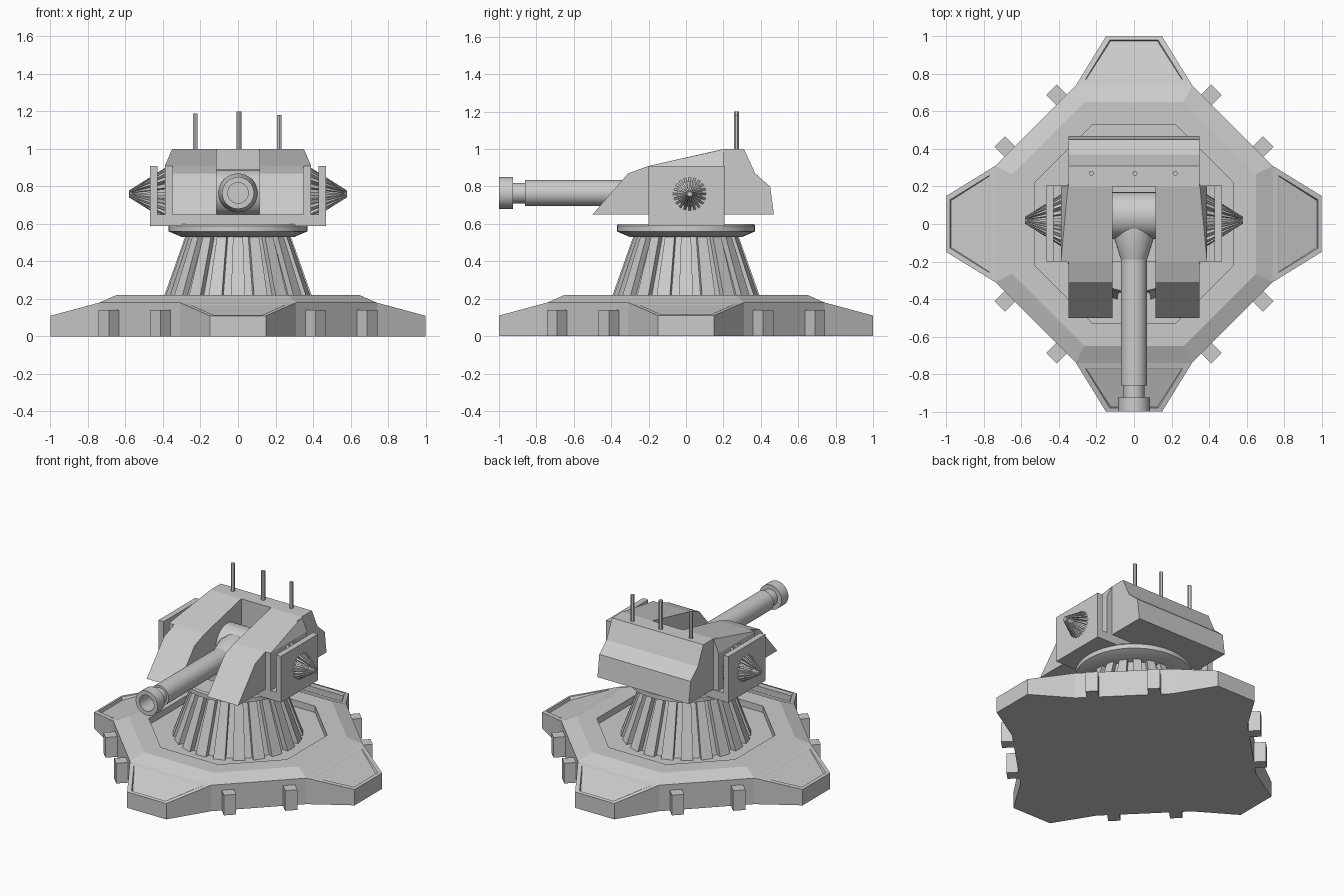
import bpy, bmesh
from math import cos, sin, pi
from mathutils import Matrix, Vector

if "Cube" in bpy.data.objects:
    bpy.data.objects.remove(bpy.data.objects["Cube"])


def finish(name, bm, smooth=False):
    bmesh.ops.recalc_face_normals(bm, faces=bm.faces)
    me = bpy.data.meshes.new(name)
    bm.to_mesh(me)
    bm.free()
    ob = bpy.data.objects.new(name, me)
    bpy.context.collection.objects.link(ob)
    if smooth:
        bpy.ops.object.select_all(action='DESELECT')
        ob.select_set(True)
        bpy.context.view_layer.objects.active = ob
        bpy.ops.object.shade_smooth_by_angle()
    return ob


def loft(name, rings, matrix=Matrix(), smooth=False, caps=True):
    """Skin equal-length rings of points; cap both ends."""
    bm = bmesh.new()
    vs = [[bm.verts.new(matrix @ Vector(p)) for p in r] for r in rings]
    n = len(vs[0])
    for a, b in zip(vs, vs[1:]):
        for i in range(n):
            j = (i + 1) % n
            bm.faces.new((a[i], a[j], b[j], b[i]))
    if caps:
        bm.faces.new(vs[0])
        bm.faces.new(vs[-1])
    return finish(name, bm, smooth)


def lathe(name, profile, matrix=Matrix(), n=32):
    return loft(name, [[(r * cos(2 * pi * i / n), r * sin(2 * pi * i / n), z)
                        for i in range(n)] for r, z in profile], matrix, True)


def ribbed(name, levels, matrix=Matrix(), n=20, wide=0.6):
    """Cone with raised ribs; levels = (outer r, inner r, z)."""
    rings = []
    for R, r, z in levels:
        ring = []
        for k in range(n):
            c, h = 2 * pi * k / n, pi / n
            for rad, a in ((r, c - h * wide), (R, c - h * wide), (R, c + h * wide), (r, c + h * wide)):
                ring.append((rad * cos(a), rad * sin(a), z))
        rings.append(ring)
    return loft(name, rings, matrix)


def box(name, x0, x1, y0, y1, z0, z1, matrix=Matrix()):
    return loft(name, [[(x0, y0, z), (x1, y0, z), (x1, y1, z), (x0, y1, z)] for z in (z0, z1)], matrix)


def extrude_x(name, profile, x0, x1):
    return loft(name, [[(x, y, z) for y, z in profile] for x in (x0, x1)])


# four-armed base with sunken arm panels and an octagonal well
bm = bmesh.new()
corner = [(1, -.15, .11), (1, .15, .11), (.74, .31, .18), (.31, .74, .18)]
turns = [Matrix.Rotation(k * pi / 2, 4, 'Z') for k in range(4)]


def ring(points):
    return [bm.verts.new(m @ Vector(p)) for m in turns for p in points]


low = ring([(x, y, 0) for x, y, z in corner])
out = ring(corner)
top, lip, well = [ring([(a, -b, z), (a, b, z)]) for a, b, z in
                  ((.65, .265, .22), (.53, .22, .22), (.53, .22, .175))]
hole = ring([(.77, -.26, .172), (.98, -.13, .115), (.98, .13, .115), (.77, .26, .172)])
sunk = ring([(.772, -.255, .170), (.975, -.125, .095), (.975, .125, .095), (.772, .255, .170)])
for i in range(16):
    j = (i + 1) % 16
    bm.faces.new((low[i], low[j], out[j], out[i]))
for a, b in ((top, lip), (lip, well)):
    for i in range(8):
        j = (i + 1) % 8
        bm.faces.new((a[i], a[j], b[j], b[i]))
for k in range(4):
    arm = [out[4 * k - 1], out[4 * k], out[4 * k + 1], out[4 * k + 2]]
    h, s = hole[4 * k:4 * k + 4], sunk[4 * k:4 * k + 4]
    for i in range(4):
        j = (i + 1) % 4
        bm.faces.new((arm[i], arm[j], h[j], h[i]))
        bm.faces.new((h[i], h[j], s[j], s[i]))
    bm.faces.new(s)
    t0, t1, t2 = top[2 * k], top[2 * k + 1], top[(2 * k + 2) % 8]
    bm.faces.new((arm[0], arm[3], t1, t0))
    bm.faces.new((arm[3], out[4 * k + 3], t2, t1))
bm.faces.new(low)
bm.faces.new(well)
finish('base', bm)

# clamp blocks on the diagonal sides
for k in range(4):
    m = Matrix.Rotation(pi / 4 + k * pi / 2, 4, 'Z')
    for t in (-.195, .195):
        box('base_block', .70, .818, t - .039, t + .039, 0, .14, m)

# ribbed pedestal and turning disc
ribbed('pedestal', [(.412, .375, .17), (.28, .245, .54)])
lathe('turning_disc', [(.30, .53), (.37, .56), (.37, .59), (.362, .60)], n=40)

# cradle: floor slab with upright outer plates
cradle = [(-.47, .59), (.47, .59), (.47, .91), (.43, .91), (.43, .65),
          (-.43, .65), (-.43, .91), (-.47, .91)]
loft('cradle', [[(x, y, z) for x, z in cradle] for y in (-.2, .205)])

# head: two cheeks joined by a rear block
cheek = [(-.5, .65), (-.31, .87), (-.2, .91), (.2, 1.0), (.31, 1.0),
         (.37, .87), (.45, .80), (.47, .65)]
rear = [(.2, .65), (.2, 1.0)] + cheek[4:]
extrude_x('cheek_left', cheek, -.35, -.115)
extrude_x('cheek_right', cheek, .115, .35)
extrude_x('rear_block', rear, -.115, .115)

for s, side in ((-1, 'left'), (1, 'right')):
    # side armour wedge
    bm = bmesh.new()
    for p in [(.34, -.2, .65), (.39, -.2, .65), (.39, .2, .65), (.34, .2, .65), (.34, -.2, .91),
              (.39, -.2, .91), (.39, .2, .91), (.34, .2, 1.0), (.352, .2, .998)]:
        bm.verts.new((s * p[0], p[1], p[2]))
    bmesh.ops.convex_hull(bm, input=bm.verts)
    finish('side_armour_' + side, bm)
    # ribbed pivot cone
    m = Matrix.Translation((0, .02, .76)) @ Matrix.Rotation(s * pi / 2, 4, 'Y')
    ribbed('pivot_cone_' + side, [(.142, .11, .385), (.018, .012, .582)], m, wide=.5)

# gun: trunnion, tapered collar, hollow barrel
lathe('trunnion', [(.125, -.13), (.125, .13)],
      Matrix.Translation((0, .045, .765)) @ Matrix.Rotation(pi / 2, 4, 'Y'))
aim = Matrix.Translation((0, 0, .765)) @ Matrix.Rotation(pi / 2, 4, 'X')
lathe('barrel_collar', [(.104, 0), (.104, .08), (.07, .19)], aim)
lathe('barrel', [(.07, 0), (.07, .86), (.055, .86), (.055, .925), (.085, .925),
                 (.085, 1.0), (.055, 1.0), (.055, .88)], aim)

# antennas
for x, h in ((-.228, 1.19), (.005, 1.20), (.22, 1.18)):
    lathe('antenna', [(.013, .98), (.013, h)], Matrix.Translation((x, .27, 0)), 12)
